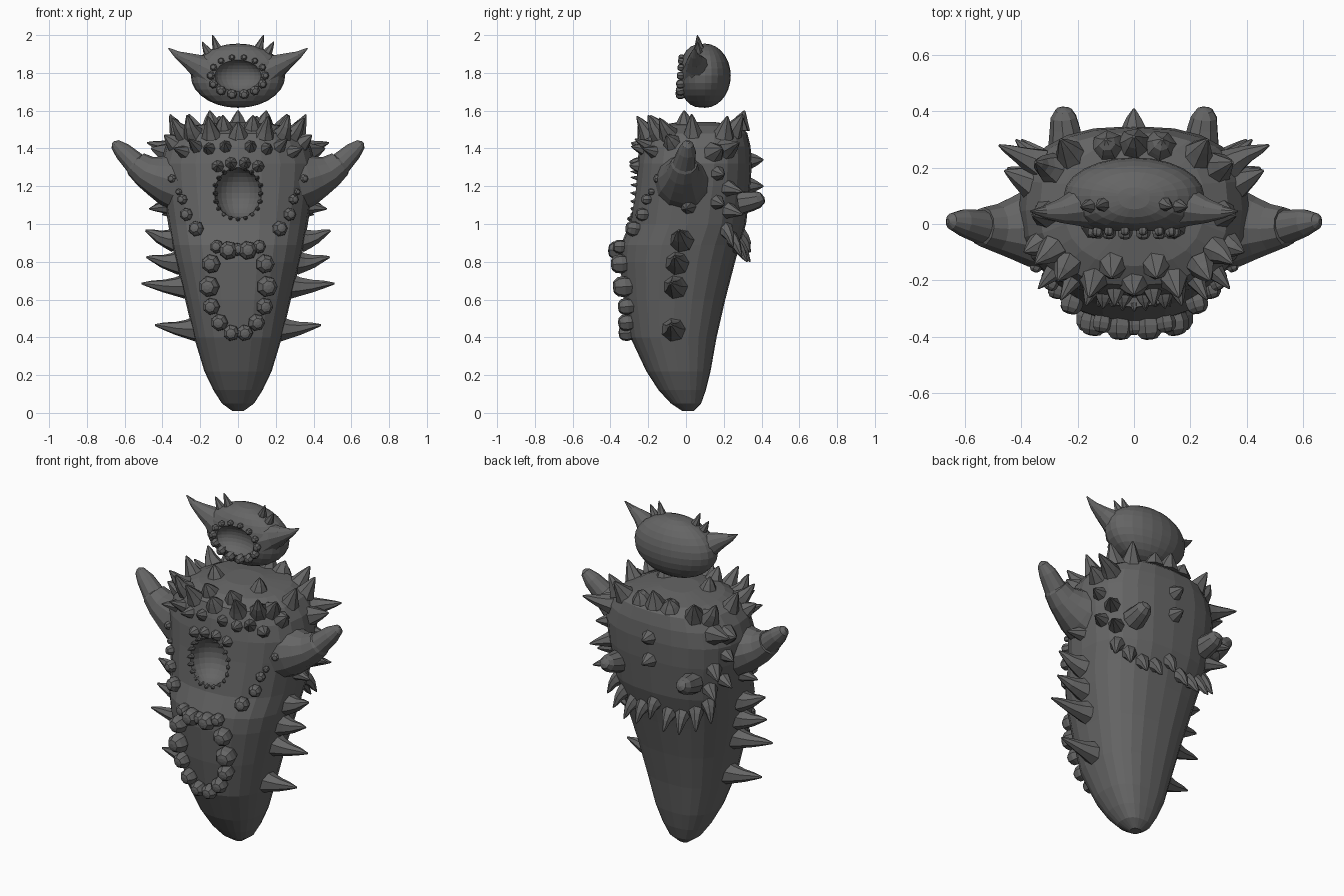
import bpy, bmesh, math
from mathutils import Vector
from mathutils.bvhtree import BVHTree

if "Cube" in bpy.data.objects:
    bpy.data.objects.remove(bpy.data.objects["Cube"], do_unlink=True)

STONE = (0.13, 0.13, 0.13, 1)
mat = bpy.data.materials.new("dark grey stone")
mat.use_nodes = True
mat.diffuse_color = STONE
for node in mat.node_tree.nodes:
    if node.type == 'BSDF_PRINCIPLED':
        node.inputs["Base Color"].default_value = STONE


def finish(bm, name):
    bmesh.ops.recalc_face_normals(bm, faces=bm.faces)
    mesh = bpy.data.meshes.new(name)
    bm.to_mesh(mesh)
    bm.free()
    mesh.materials.append(mat)
    obj = bpy.data.objects.new(name, mesh)
    bpy.context.collection.objects.link(obj)
    return obj


def bridge(bm, rings):
    n = len(rings[0])
    for a, b in zip(rings, rings[1:]):
        for i in range(n):
            j = (i + 1) % n
            bm.faces.new((a[i], a[j], b[j], b[i]))
    bm.faces.new(rings[0][::-1])
    bm.faces.new(rings[-1])


def horn(bm, points, radii, sides=8):
    """Loft of round rings along a path."""
    pts = [Vector(p) for p in points]
    rings = []
    for k, (p, r) in enumerate(zip(pts, radii)):
        along = pts[min(k + 1, len(pts) - 1)] - pts[max(k - 1, 0)]
        q = along.to_track_quat('Z', 'Y')
        rings.append([bm.verts.new(p + q @ Vector((r * math.cos(t), r * math.sin(t), 0)))
                      for t in (math.tau * i / sides for i in range(sides))])
    bridge(bm, rings)


def horn_pair(name, path, radii, sides):
    bm = bmesh.new()
    for s in (1, -1):
        horn(bm, [(x * s, y, z) for x, y, z in path], radii, sides)
    return finish(bm, name)


def ellipsoid(name, centre, size, front_power=1):
    """Ellipsoid whose front half flattens as front_power falls below 1."""
    bm = bmesh.new()
    bmesh.ops.create_uvsphere(bm, u_segments=24, v_segments=14, radius=1)
    for vert in bm.verts:
        if vert.co.y < -1e-4:
            vert.co.y = -abs(vert.co.y) ** front_power
        vert.co = Vector(centre) + Vector(c * s for c, s in zip(vert.co, size))
    return finish(bm, name)


def tree_of(obj):
    return BVHTree.FromPolygons([v.co for v in obj.data.vertices],
                                [p.vertices for p in obj.data.polygons])


def carve(obj, cutter):
    mod = obj.modifiers.new("hollow", 'BOOLEAN')
    mod.operation = 'DIFFERENCE'
    mod.solver = 'EXACT'
    mod.object = cutter
    cutter.hide_render = True
    bpy.context.view_layer.objects.active = obj
    bpy.ops.object.modifier_apply(modifier=mod.name)
    bpy.data.objects.remove(cutter, do_unlink=True)


# Body: rounded sections of height, half width, front y, back y
sections = [(0.01, .03, -.02, .04), (.05, .085, -.08, .08), (.12, .13, -.145, .105),
            (.22, .178, -.21, .13), (.4, .233, -.295, .162), (.6, .28, -.33, .208),
            (.8, .33, -.35, .26), (.89, .35, -.345, .285), (1.0, .37, -.3, .318),
            (1.2, .4, -.272, .342), (1.32, .41, -.26, .348), (1.41, .385, -.245, .342),
            (1.48, .335, -.22, .325), (1.52, .25, -.15, .285), (1.54, .1, -.04, .15)]


def power(c, p):
    return math.copysign(abs(c) ** p, c)


bm = bmesh.new()
rings = []
for z, w, front, back in sections:
    mid, depth = (front + back) / 2, (back - front) / 2
    rings.append([])
    for t in (math.tau * i / 24 for i in range(24)):
        p = 0.78 if math.sin(t) > 0 else 0.87
        rings[-1].append(bm.verts.new((w * power(math.cos(t), p),
                                       mid + depth * power(math.sin(t), p), z)))
bridge(bm, rings)
body = finish(bm, "body")
body_tree = tree_of(body)
carve(body, ellipsoid("face_cutter", (0, -.275, 1.165), (.125, .125, .135)))

# Head: flat-fronted ellipsoid with a hollow mouth
head = ellipsoid("head", (0, .1, 1.785), (.25, .137, .17), .7)
head_tree = tree_of(head)
carve(head, ellipsoid("mouth_cutter", (0, -.04, 1.785), (.125, .08, .085)))


def mirrored(points):
    for p in points:
        for side in ((1, -1) if p[0] else (1,)):
            yield (p[0] * side,) + tuple(p[1:])


def spikes(name, tips, radius, lift=0, tree=body_tree):
    """Flared thorns growing from the nearest surface point to each tip."""
    bm = bmesh.new()
    for p in mirrored(tips):
        tip = Vector(p)
        root, normal, _, _ = tree.find_nearest(tip + Vector((0, 0, lift)))
        if (tip - root).dot(normal) < radius * 0.7:
            tip = root + normal * radius * 1.5
        bend = root.lerp(tip, 0.4) + normal * radius * 0.2
        horn(bm, (root - normal * .015, root.lerp(bend, .4), bend, root.lerp(tip, .75), tip),
             [radius * k for k in (1.3, .95, .67, .4, .1)], 7)
    return finish(bm, name)


def knobs(name, spots, tree=body_tree):
    """Faceted studs on the front, given as x, z, radius."""
    bm = bmesh.new()
    for x, z, r in mirrored(spots):
        hit, normal, _, _ = tree.ray_cast(Vector((x, -2, z)), Vector((0, 1, 0)))
        out = (normal + Vector((0, -1, 0))).normalized()
        horn(bm, [hit + out * r * k for k in (-.4, .4, 1, 1.4, 1.5)],
             [r * k for k in (.9, 1.1, 1, .65, .25)], 7)
    return finish(bm, name)


# Shoulder horns: broad roots, a step near the tip
horn_pair("shoulder_horns",
          [(.32, -.01, 1.225), (.385, -.015, 1.24), (.44, -.015, 1.258), (.49, -.015, 1.28),
           (.54, -.01, 1.318), (.545, -.01, 1.322), (.61, .005, 1.385), (.65, .01, 1.422),
           (.662, .01, 1.432)],
          (.16, .135, .108, .086, .07, .061, .048, .029, .008), 12)

# Thorns down both sides
spikes("side_thorns", [(.44, -.08, .465), (.51, -.08, .685), (.485, -.06, .825),
                       (.49, -.04, .965)], .052, -.07)
spikes("small_side_thorns", [(.47, .0, 1.08), (.44, .2, 1.1), (.45, .2, 1.26)], .035)

# Crown of thorns around the top
spikes("crown_front", [(0, -.25, 1.54), (.08, -.19, 1.575), (.16, -.26, 1.57),
                       (.27, -.2, 1.575), (.35, -.14, 1.56), (.15, -.01, 1.6),
                       (.36, .03, 1.58), (.39, -.1, 1.47)], .042)
spikes("crown_back", [(0, .31, 1.6), (.1, .3, 1.57), (.26, .3, 1.58), (.35, .22, 1.57),
                      (.48, .28, 1.43), (.46, .19, 1.4)], .046)
spikes("brow_thorns", [(.11, -.3, 1.31), (.04, -.3, 1.33), (.07, -.29, 1.43),
                       (.17, -.29, 1.41), (.26, -.27, 1.45), (.34, -.23, 1.4)], .03)

# Thorns on the back, with a hanging row below
spikes("back_thorns", [(0, .41, 1.34), (0, .41, 1.2), (.42, .3, 1.17), (.4, .3, 1.05)], .038)
spikes("hanging_thorns", [(0, .34, .85), (.09, .34, .8), (.18, .325, .8), (.27, .295, .83),
                          (.34, .25, .88)], .036, .07)
horn_pair("back_knuckles", [(.24, .28, 1.11), (.245, .34, 1.12), (.25, .38, 1.13),
                            (.25, .405, 1.14), (.25, .412, 1.145)],
          (.065, .055, .047, .03, .008), 9)

# Teeth around the face hollow
spikes("face_teeth", [(.13 * math.cos(t), -.295, 1.165 + .14 * math.sin(t))
                      for t in (math.tau * i / 20 for i in range(-5, 5))], .011)

# Studs: chest V and belly ring
knobs("chest_studs", [(.345, 1.24, .021), (.31, 1.17, .016), (.29, 1.13, .025),
                      (.27, 1.05, .032), (.217, .973, .038)])
knobs("belly_studs", [(0, .865, .032), (.05, .86, .046), (.11, .88, .034), (.14, .79, .047),
                      (.15, .67, .052), (.138, .565, .042), (.095, .48, .042),
                      (.035, .425, .04)])

# Studs around the mouth
knobs("mouth_studs", [(.142 * math.cos(t), 1.785 + .098 * math.sin(t), .02 - .005 * math.sin(t))
                      for t in (math.tau * i / 14 for i in range(14))
                      if math.cos(t) > .01], head_tree)

# Head horns, large and small
horn_pair("head_horns", [(.16, .07, 1.81), (.215, .055, 1.84), (.265, .046, 1.867),
                         (.32, .043, 1.895), (.368, .045, 1.93)],
          (.095, .062, .042, .022, .003), 10)
spikes("head_thorns", [(.135, .06, 2.0), (.19, .06, 1.965)], .022, -.01, head_tree)
